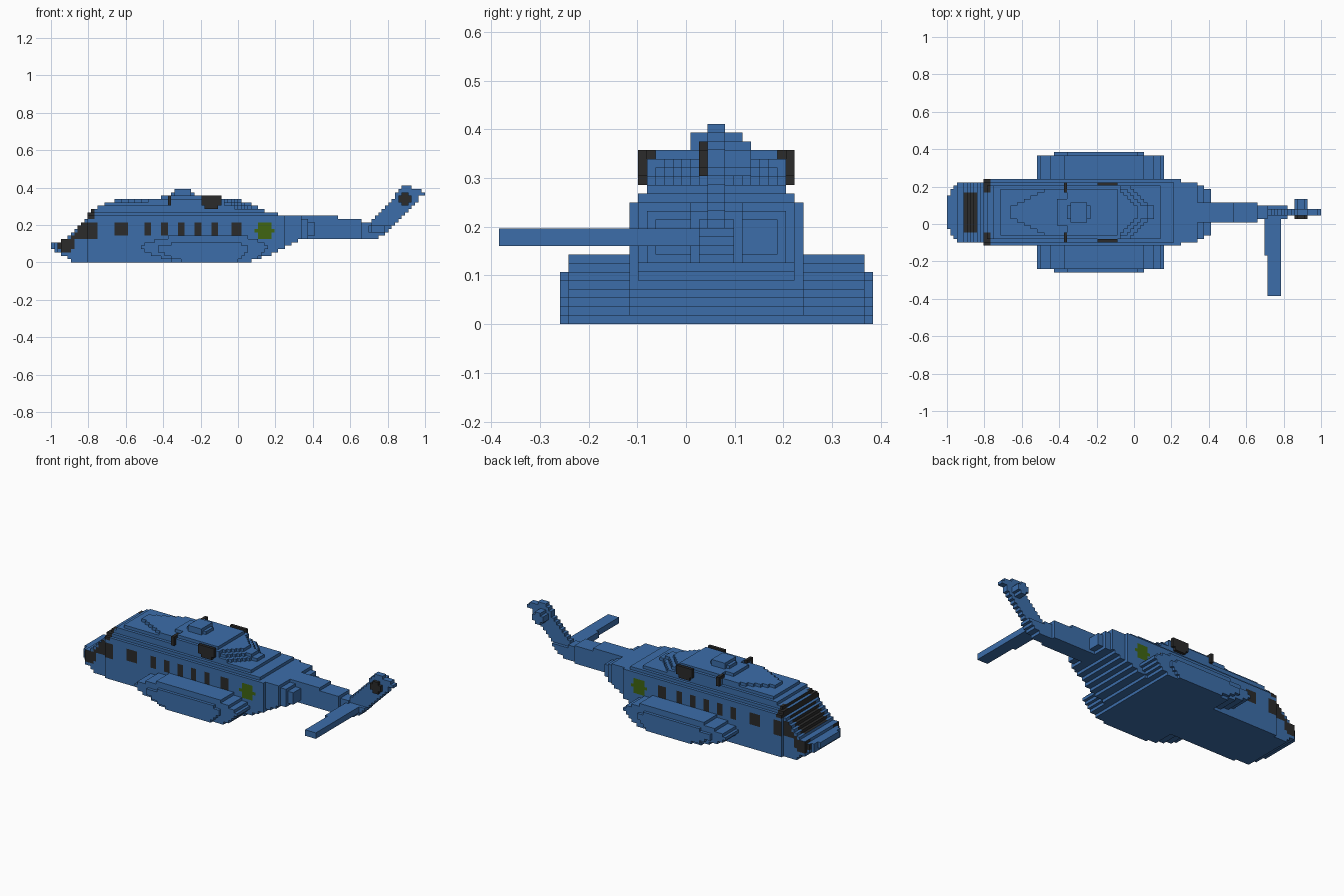
import bpy, bmesh, math

cube = bpy.data.objects.get("Cube")
if cube:
    bpy.data.objects.remove(cube, do_unlink=True)

U = 2 / 112          # size of one block
MID = 3.5            # centre line of the aircraft, in blocks along y


def material(name, rgb):
    m = bpy.data.materials.new(name)
    m.use_nodes = True
    m.diffuse_color = (*rgb, 1)
    m.node_tree.nodes["Principled BSDF"].inputs["Base Color"].default_value = (*rgb, 1)
    return m


MATS = [material("hull_blue", (0.045, 0.155, 0.40)),
        material("dark_glass", (0.024, 0.024, 0.024)),
        material("green_roundel", (0.05, 0.13, 0.006))]
BLUE, DARK, GREEN = 0, 1, 2

# Each side of a block: outward direction and its four corners
SIDES = []
for axis in range(3):
    for sign in (0, 1):
        ring = [(0, 0), (1, 0), (1, 1), (0, 1)]
        if not sign:
            ring.reverse()
        corners = []
        for a, b in ring:
            c = [0, 0, 0]
            c[axis], c[(axis + 1) % 3], c[(axis + 2) % 3] = sign, a, b
            corners.append(c)
        n = [0, 0, 0]
        n[axis] = 2 * sign - 1
        SIDES.append((tuple(n), corners))


def block_part(name, cells, paint=lambda i, j, k, n: BLUE):
    """Skin a set of blocks, colouring each outer face by the paint rule."""
    bm = bmesh.new()
    verts = {}
    for i, j, k in sorted(cells):
        for n, corners in SIDES:
            if (i + n[0], j + n[1], k + n[2]) in cells:
                continue
            loop = []
            for c in corners:
                p = (i + c[0], j + c[1], k + c[2])
                if p not in verts:
                    verts[p] = bm.verts.new((p[0] * U, (p[1] + MID) * U, p[2] * U))
                loop.append(verts[p])
            bm.faces.new(loop).material_index = paint(i, j, k, n)
    bmesh.ops.dissolve_limit(bm, angle_limit=0.01, verts=bm.verts[:],
                             edges=bm.edges[:], delimit={'MATERIAL'})
    me = bpy.data.meshes.new(name)
    bm.to_mesh(me)
    bm.free()
    for m in MATS:
        me.materials.append(m)
    ob = bpy.data.objects.new(name, me)
    bpy.context.collection.objects.link(ob)
    return ob


def box(x0, x1, y0, y1, z0, z1):
    return {(i, j, k) for i in range(x0, x1) for j in range(y0, y1) for k in range(z0, z1)}


def rows(k0, spans, half):
    """Stack of rows from height k0, each (first, last) along x; half gives the half width."""
    cells = set()
    for k, (a, b) in enumerate(spans, k0):
        for i in range(a, b):
            h = half(i, k)
            cells |= {(i, j, k) for j in range(-h, h)}
    return cells


# Fuselage: stepped side outline with rounded nose, tail and shoulders
NOSE = [-50, -51, -53, -55, -56, -56, -53, -51, -50, -49, -48, -47, -46, -45, -45, -44]
TAIL = [4, 7, 10, 12, 14, 16, 18, 21, 23, 23, 23, 23, 21, 19, 12, 8]


def fuselage_half(i, k):
    h = 10 if k < 14 else 9 if k == 14 else 8
    nose = {-56: 5, -55: 7, -54: 8}.get(i, 9 if i < -45 else 10)
    tail = 10 if i < 14 else 9 if i < 19 else 8 if i < 21 else 7
    return min(h, nose, tail)


def fuselage_paint(i, j, k, n):
    off = abs(j + 0.5)
    # windscreen, nose lamps and corner panes
    if n[0] < 0 and off < 7 and 8 <= k < 16 and i < -40:
        return DARK
    if n[2] > 0 and off < 6.5 and -51 <= i < -47:
        return DARK
    if -54 <= i < -49 and 3 <= k < 7 and off > 6 and n[2] == 0:
        return DARK if k > 3 or -53 <= i < -50 else BLUE
    if i < -43 and k >= 13 and off > 6:
        return DARK
    if n[1]:
        # cockpit side pane
        if i < -42 and 7 <= k < 12 and i + 50 >= (k - 7) * 0.6:
            return DARK
        # cabin windows
        if 8 <= k < 12:
            if -37 <= i < -33 or -2 <= i < 1:
                return DARK
            if any(c - 1 <= i <= c for c in range(-27, -6, 5)):
                return DARK
        # roundel
        if math.hypot(i + 0.5 - 8, k + 0.5 - 9.5) < 2.6:
            return GREEN
    return BLUE


block_part("fuselage", rows(0, list(zip(NOSE, TAIL)), fuselage_half), fuselage_paint)


# Roof fairing: layers that narrow towards the front and the rear
def roof_half(i, k):
    front = 8 if k == 16 else 7 if k == 17 else max(2, min(7, (i + 41) // 2))
    rear = {16: 6, 17: 4, 18: 2}[k]
    return max(2, min(front, 8, rear - i)) if i < rear else 2


block_part("roof_fairing", rows(16, [(-42, 6), (-40, 4), (-37, 1)], roof_half))

# Engine deck with the hub block on top
block_part("engine_deck", box(-21, -4, -8, 8, 16, 19) | box(-20, -5, -7, 7, 19, 20)
           | box(-23, -20, -4, 4, 16, 20))
block_part("rotor_hub", box(-19, -14, -3, 3, 20, 22) | box(-20, -13, -2, 2, 20, 21))

# Exhausts and intakes, one per side
exhaust = {c for c in box(-11, -5, 0, 1, 16, 20)
           if not (c[0] in (-11, -6) and c[2] == 16)}
for side, j in (("right", -9), ("left", 8)):
    block_part(side + "_exhaust", {(i, j, k) for i, _, k in exhaust},
               lambda i, j, k, n: DARK)
    y0 = -9 if side == "right" else 6
    block_part(side + "_intake", box(-21, -20, y0, y0 + 3, 17, 20) - box(-21, -20, -8, 8, 17, 17),
               lambda i, j, k, n: DARK)

# Side sponsons: a deep inner layer and a thin smaller outer layer
INNER = [(-20, 4), (-23, 6), (-26, 7), (-28, 8), (-29, 9), (-28, 8), (-25, 6), (-21, 3)]
OUTER = [(-17, 0), (-20, 1), (-22, 2), (-24, 3), (-24, 3), (-20, 1)]
right = set()
for k, (a, b) in enumerate(INNER):
    right |= box(a, b, -17, -10, k, k + 1)
for k, (a, b) in enumerate(OUTER):
    right |= box(a, b, -18, -17, k, k + 1)
block_part("right_sponson", right)
block_part("left_sponson", {(i, -1 - j, k) for i, j, k in right})

# Tail boom: tapers from six to four blocks wide
BOOM_END = [42, 44, 45, 46, 40, 37, 30]
block_part("tail_boom", rows(7, [(17, e) for e in BOOM_END],
                             lambda i, k: 3 if i < 37 else 2))

# Swept tail fin
FIN_FRONT = [38, 38, 39, 40, 41, 42, 43, 44, 45, 46, 47, 47, 48, 49]
FIN_BACK = [45, 46, 47, 48, 49, 50, 51, 52, 53, 54, 54, 56, 55, 52]
block_part("tail_fin", rows(9, list(zip(FIN_FRONT, FIN_BACK)), lambda i, k: 1))

# Tail rotor hub: dark cap on the right, blue gearbox on the left
disc = [(i, k) for i in range(48, 52) for k in range(17, 21)
        if math.hypot(i + 0.5 - 50, k + 0.5 - 19) < 2.0]
block_part("tail_rotor_cap", {(i, -2, k) for i, k in disc}, lambda i, j, k, n: DARK)
block_part("tail_gearbox", {(i, j, k) for i, k in disc for j in (1, 2, 3)})

# Single stabilizer on the right side
block_part("stabilizer", box(40, 44, -25, -1, 9, 11) | box(39, 40, -13, -1, 9, 11))
